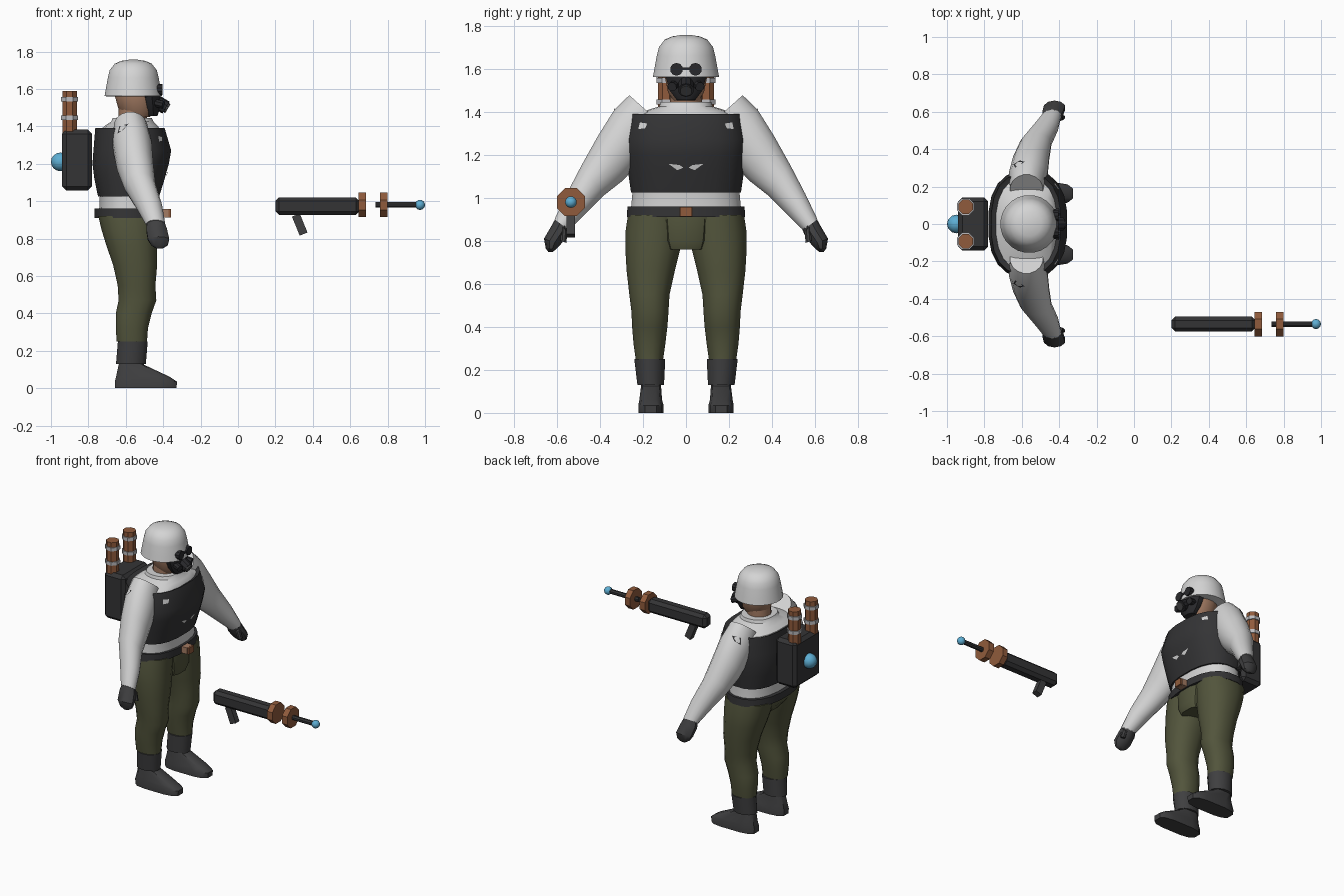
import bpy, bmesh, math
from mathutils import Vector, Matrix

if "Cube" in bpy.data.objects:
    bpy.data.objects.remove(bpy.data.objects["Cube"])


def material(name, r, g, b):
    m = bpy.data.materials.new(name)
    m.diffuse_color = (r, g, b, 1)
    m.use_nodes = True
    m.node_tree.nodes["Principled BSDF"].inputs["Base Color"].default_value = m.diffuse_color
    return m


WHITE = material("cloth_white", .66, .66, .66)
DARK = material("vest_charcoal", .034, .034, .036)
BOOT = material("leather_grey", .05, .05, .052)
GREEN = material("trouser_green", .085, .09, .045)
COPPER = material("copper", .28, .105, .045)
BLUE = material("glow_blue", .11, .42, .65)
SKIN = material("skin", .37, .20, .125)
SILVER = material("strap_silver", .5, .5, .52)
BLACK = material("mask_black", .022, .022, .025)


def finish(name, bm, mat, smooth=True, angle=35):
    bmesh.ops.recalc_face_normals(bm, faces=bm.faces[:])
    me = bpy.data.meshes.new(name)
    bm.to_mesh(me)
    bm.free()
    me.materials.append(mat)
    ob = bpy.data.objects.new(name, me)
    bpy.context.collection.objects.link(ob)
    if smooth:
        bpy.ops.object.select_all(action='DESELECT')
        ob.select_set(True)
        bpy.context.view_layer.objects.active = ob
        bpy.ops.object.shade_smooth_by_angle(angle=math.radians(angle))
    return ob


def loft(name, rings, mat, n=16, p=1.0, smooth=True):
    """Skin closed rings, each given as (centre, half axis u, half axis v)."""
    bm = bmesh.new()
    loops = []
    for c, u, v in rings:
        c, u, v = Vector(c), Vector(u), Vector(v)
        loop = []
        for i in range(n):
            a = 2 * math.pi * (i + .5) / n
            ca, sa = math.cos(a), math.sin(a)
            loop.append(bm.verts.new(c + u * math.copysign(abs(ca) ** p, ca)
                                     + v * math.copysign(abs(sa) ** p, sa)))
        loops.append(loop)
    for a, b in zip(loops, loops[1:]):
        for i in range(n):
            j = (i + 1) % n
            bm.faces.new((a[i], a[j], b[j], b[i]))
    bm.faces.new(loops[0])
    bm.faces.new(loops[-1])
    return finish(name, bm, mat, smooth)


def column(name, rows, mat, **kw):
    """Stack of horizontal rings: z, x min, x max, y min, y max."""
    rings = [(((a + b) / 2, (c + d) / 2, z), ((b - a) / 2, 0, 0), (0, (d - c) / 2, 0))
             for z, a, b, c, d in rows]
    return loft(name, rings, mat, **kw)


def limb(name, s, rows, mat, **kw):
    """Sideways limb: outer y, z, inner y, z, centre x, half width x."""
    rings = [((x, s * (a + c) / 2, (b + d) / 2), (w, 0, 0), (0, s * (a - c) / 2, (b - d) / 2))
             for a, b, c, d, x, w in rows]
    return loft(name, rings, mat, **kw)


def rod(name, start, end, r, mat, n=8, r2=None, smooth=False):
    a, b = Vector(start), Vector(end)
    rot = (b - a).to_track_quat('Z', 'Y').to_matrix()
    u, v = rot.col[0], rot.col[1]
    r2 = r if r2 is None else r2
    return loft(name, [(a, u * r, v * r), (b, u * r2, v * r2)], mat, n=n, smooth=smooth)


def box(name, centre, size, mat, bevel=0.0, tilt=0.0):
    bm = bmesh.new()
    bmesh.ops.create_cube(bm, size=1)
    bmesh.ops.scale(bm, vec=size, verts=bm.verts)
    if bevel:
        bmesh.ops.bevel(bm, geom=bm.edges[:], offset=bevel, segments=1, affect='EDGES')
    bm.transform(Matrix.Translation(centre) @ Matrix.Rotation(tilt, 4, 'Y'))
    return finish(name, bm, mat, False)


def ball(name, centre, r, mat):
    bm = bmesh.new()
    bmesh.ops.create_uvsphere(bm, u_segments=12, v_segments=8, radius=r,
                              matrix=Matrix.Translation(centre))
    return finish(name, bm, mat)


def patch(name, target, points, direction, mat):
    """Thin torn-cloth plate laid on a surface by casting rays onto it."""
    bpy.context.view_layer.update()
    d = Vector(direction)
    bm = bmesh.new()
    verts = []
    for q in points:
        hit, loc, nor, _ = target.ray_cast(Vector(q) - d * 2, d)
        if hit:
            verts.append(bm.verts.new(loc - d * .006))
    if len(verts) > 2:
        bm.faces.new(verts)
    finish(name, bm, mat, False)


# head, helmet and collar
column("neck", [(1.40, -.64, -.49, -.075, .075), (1.50, -.64, -.48, -.075, .075)], SKIN)
column("head", [(1.45, -.60, -.47, -.06, .06), (1.49, -.64, -.44, -.085, .085),
                (1.56, -.66, -.43, -.10, .10), (1.64, -.66, -.44, -.10, .10)], SKIN)
column("helmet", [(z, -.56 - r, -.56 + r, -r, r) for z, r in
                  ((1.56, .14), (1.562, .155), (1.60, .148), (1.66, .137), (1.70, .127),
                   (1.735, .10), (1.75, .065), (1.757, .02))], WHITE, n=24)

# gas mask and goggles
column("mask", [(1.455, -.49, -.43, -.045, .045), (1.50, -.52, -.415, -.08, .08),
                (1.565, -.54, -.415, -.098, .098)], BLACK, n=12)
rod("mask_filter", (-.45, 0, 1.54), (-.385, 0, 1.50), .037, BLACK, n=10)
rod("filter_cap", (-.395, 0, 1.507), (-.375, 0, 1.495), .028, BOOT, n=10)
for s in (-1, 1):
    rod("goggle", (-.47, s * .044, 1.597), (-.403, s * .044, 1.597), .03, BLACK, n=10)
    rod("side_canister", (-.46, s * .05, 1.53), (-.40, s * .065, 1.515), .022, BLACK)
box("goggle_bridge", (-.415, 0, 1.60), (.02, .06, .012), BLACK)

# shirt and vest
column("shirt", [(.93, -.745, -.425, -.26, .26), (1.04, -.74, -.43, -.25, .25),
                 (1.25, -.75, -.39, -.26, .26), (1.38, -.74, -.41, -.25, .25),
                 (1.405, -.71, -.43, -.19, .19), (1.425, -.68, -.45, -.125, .125),
                 (1.445, -.67, -.46, -.12, .12)], WHITE, n=20, p=.85)
vest = column("vest", [(1.025, -.75, -.42, -.258, .258), (1.12, -.77, -.39, -.272, .272),
                       (1.20, -.78, -.368, -.283, .283), (1.27, -.775, -.355, -.288, .288),
                       (1.39, -.765, -.39, -.27, .27), (1.375, -.74, -.42, -.24, .24)],
              DARK, n=20, p=.8)
for s in (-1, 1):
    patch("chest_tear", vest, [(-.4, s * y, z) for y, z in
          ((.012, 1.14), (.03, 1.152), (.082, 1.158), (.04, 1.128))], (-1, 0, 0), WHITE)
    patch("shoulder_tear", vest, [(-.4, s * y, z) for y, z in
          ((.18, 1.345), (.215, 1.35), (.222, 1.32), (.19, 1.322))], (-1, 0, 0), WHITE)

# belt, hips and crotch panel
column("belt", [(.91, -.77, -.41, -.278, .278), (.96, -.77, -.41, -.275, .275)],
       DARK, n=20, p=.85)
box("buckle", (-.395, 0, .935), (.045, .06, .045), SKIN)
box("buckle_plate", (-.365, 0, .935), (.012, .055, .045), COPPER)
column("hips", [(.80, -.68, -.46, -.14, .14), (.86, -.73, -.44, -.25, .25),
                (.93, -.75, -.425, -.265, .265)], GREEN, n=20, p=.85)
column("crotch_panel", [(.76, -.62, -.43, -.085, .085), (.80, -.62, -.415, -.098, .098),
                        (.91, -.60, -.42, -.108, .108)], GREEN, n=12, p=.6)

for s in (-1, 1):
    def side(rows):
        return [(z, a, b, s * c, s * d) for z, a, b, c, d in rows]

    # leg, boot cuff and shoe
    column("leg", side([(.25, -.65, -.485, .105, .235), (.32, -.655, -.48, .095, .245),
                        (.40, -.655, -.46, .085, .252), (.47, -.64, -.435, .08, .255),
                        (.55, -.645, -.44, .075, .265), (.66, -.67, -.43, .05, .278),
                        (.76, -.705, -.43, .025, .284), (.84, -.73, -.43, .01, .284),
                        (.92, -.75, -.43, .01, .272)]), GREEN, p=.9)
    column("boot_cuff", side([(.13, -.655, -.49, .10, .228), (.25, -.645, -.48, .094, .243)]),
           BOOT, n=12)
    column("shoe", side([(0, -.66, -.325, .103, .223), (.035, -.662, -.323, .103, .223),
                         (.06, -.655, -.36, .11, .218), (.125, -.64, -.50, .115, .21),
                         (.15, -.63, -.51, .12, .205)]), BOOT, n=12, p=.6)

    # sleeve and glove
    arm = limb("sleeve", s, [(.265, 1.478, .10, 1.33, -.575, .09),
                             (.335, 1.41, .20, 1.18, -.565, .105),
                             (.41, 1.29, .29, 1.08, -.55, .098),
                             (.485, 1.155, .38, 1.01, -.525, .085),
                             (.555, 1.02, .465, .925, -.475, .07),
                             (.612, .90, .543, .85, -.44, .052)], WHITE)
    limb("glove", s, [(.60, .915, .535, .865, -.44, .046), (.625, .87, .555, .82, -.435, .058),
                      (.66, .81, .585, .78, -.425, .06), (.652, .765, .605, .76, -.42, .045),
                      (.64, .748, .62, .748, -.42, .02)], BOOT, n=10)
    limb("thumb", s, [(.58, .87, .55, .84, -.40, .018), (.585, .80, .555, .79, -.385, .017)],
         BOOT, n=8)
    patch("sleeve_tear", arm, [(x, 0, z) for x, z in
          ((-.645, 1.36), (-.635, 1.40), (-.585, 1.415), (-.61, 1.385))], (0, -s, 0), DARK)

    # pack tubes with straps
    y = s * .092
    rod("pack_tube", (-.90, y, 1.36), (-.90, y, 1.59), .042, COPPER)
    for z in (1.445, 1.545):
        rod("tube_strap", (-.90, y, z - .012), (-.90, y, z + .012), .049, SILVER)

# backpack and power orb
box("backpack", (-.86, 0, 1.22), (.16, .285, .325), DARK, .022)
ball("pack_orb", (-.95, 0, 1.21), .05, BLUE)

# rifle
GY, GZ = -.535, .98
box("rifle_body", (.425, GY, .973), (.45, .08, .095), DARK, .02)
box("rifle_grip", (.33, GY, .875), (.045, .04, .11), BOOT, 0, math.radians(-22))
for x in (.645, .76):
    rod("rifle_ring", (x, GY, GZ), (x + .04, GY, GZ), .071, COPPER)
rod("rifle_barrel", (.735, GY, GZ), (.97, GY, GZ), .016, DARK)
ball("rifle_tip", (.973, GY, GZ), .027, BLUE)
